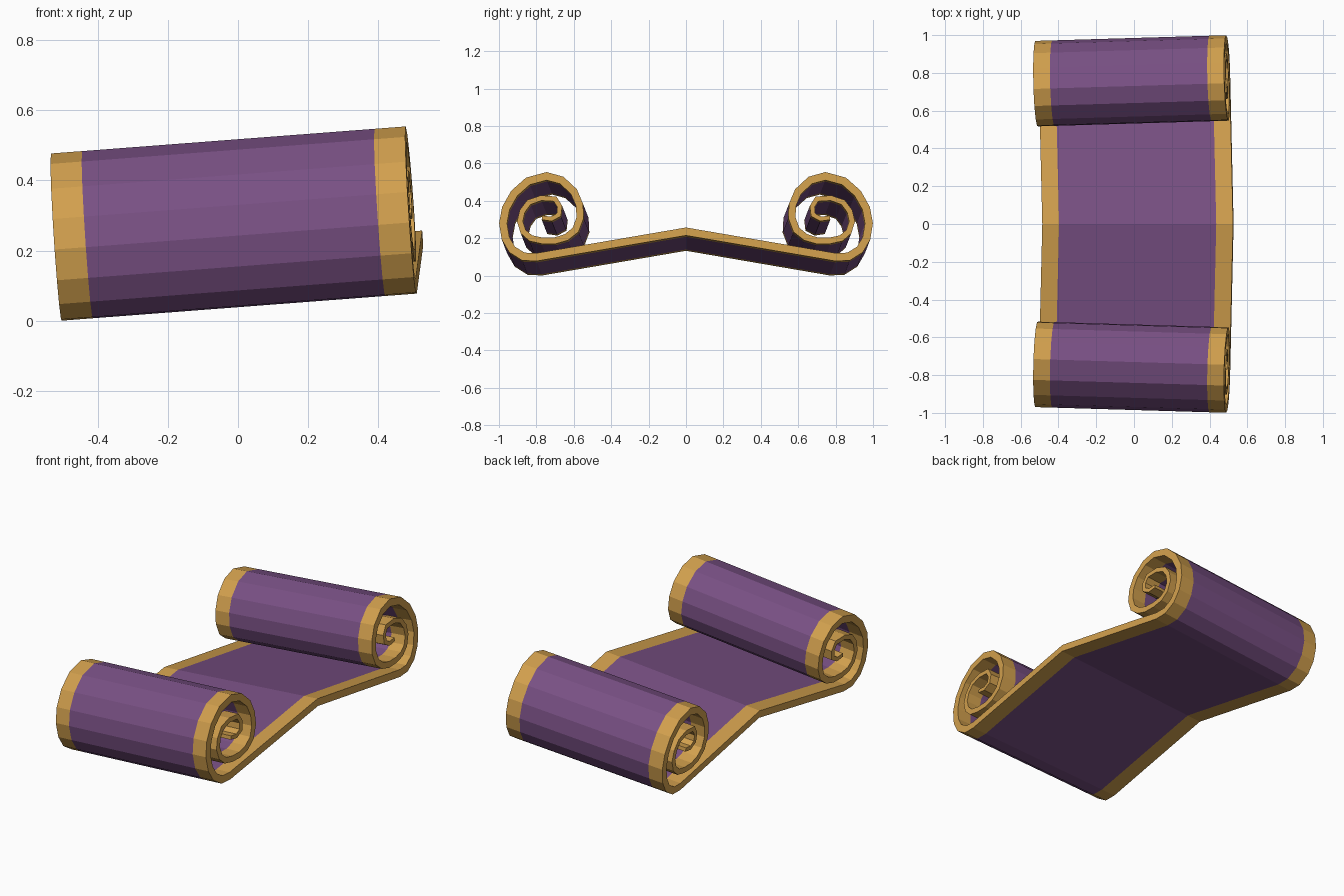
import bpy, bmesh
from mathutils import Vector

if "Cube" in bpy.data.objects:
    bpy.data.objects.remove(bpy.data.objects["Cube"])


def material(name, rgb):
    m = bpy.data.materials.new(name)
    m.diffuse_color = (*rgb, 1)
    m.use_nodes = True
    m.node_tree.nodes["Principled BSDF"].inputs["Base Color"].default_value = m.diffuse_color
    return m


purple = material("purple cloth", (0.19, 0.08, 0.23))
gold = material("gold trim", (0.64, 0.35, 0.075))

# Centre line of one half at the right end (y, z): sloping sheet, then curl
half = [Vector(p) for p in (
    (0, .236), (.80, .099), (.87, .102), (.93, .14), (.965, .20), (.978, .28),
    (.963, .36), (.918, .44), (.845, .505), (.745, .532), (.665, .51),
    (.60, .45), (.57, .38), (.566, .31), (.59, .245), (.64, .205),
    (.70, .187), (.77, .187), (.83, .20), (.87, .235), (.888, .29),
    (.875, .345), (.84, .392), (.775, .415), (.70, .41), (.675, .37),
    (.68, .325), (.72, .303), (.77, .31))]
n = len(half)


def mirrored(p):
    return Vector((-p.x, p.y))


path = [mirrored(p) for p in reversed(half[1:])] + half


def thickness(step):
    # The sheet thins towards the inside of the curl
    return .042 - .02 * max(0, step - 9) / (n - 10)


def outline():
    # Offset the centre line to both sides with mitred corners
    upper, lower = [], []
    for i, p in enumerate(path):
        a = (p - path[i - 1]).normalized() if i else None
        b = (path[i + 1] - p).normalized() if i < len(path) - 1 else None
        a, b = a or b, b or a
        na, nb = Vector((-a.y, a.x)), Vector((-b.y, b.x))
        m = (na + nb).normalized()
        d = m * (thickness(abs(i - n + 1)) / 2 / max(.6, m.dot(na)))
        upper.append(p + d)
        lower.append(p - d)
    return upper + lower[::-1]


def place(p, t):
    # t runs from the right end (0) to the left end (1) along the tilted roll
    x = .527 - .07 * (p.y - .22) - .035 * abs(p.x)
    side = 0 if abs(p.x) < 1e-4 else (1 if p.x > 0 else -1)
    drop = .077 if side else .082
    return (x - 1.01 * t, p.x - .03 * side * t, p.y - drop * t)


# Scroll: outline swept across the width, with trim bands at both ends
bm = bmesh.new()
ring = outline()
rows = [[bm.verts.new(place(p, t)) for p in ring] for t in (0, .088, .912, 1)]
k = len(ring)
for r in range(3):
    for i in range(k):
        j = (i + 1) % k
        f = bm.faces.new((rows[r][i], rows[r][j], rows[r + 1][j], rows[r + 1][i]))
        f.material_index = 0 if r == 1 else 1
for row in (rows[0], rows[3]):
    for i in range(k // 2 - 1):
        f = bm.faces.new((row[i], row[i + 1], row[k - 2 - i], row[k - 1 - i]))
        f.material_index = 1
bmesh.ops.recalc_face_normals(bm, faces=bm.faces)
mesh = bpy.data.meshes.new("scroll")
bm.to_mesh(mesh)
bm.free()
mesh.materials.append(purple)
mesh.materials.append(gold)
bpy.context.collection.objects.link(bpy.data.objects.new("scroll", mesh))
